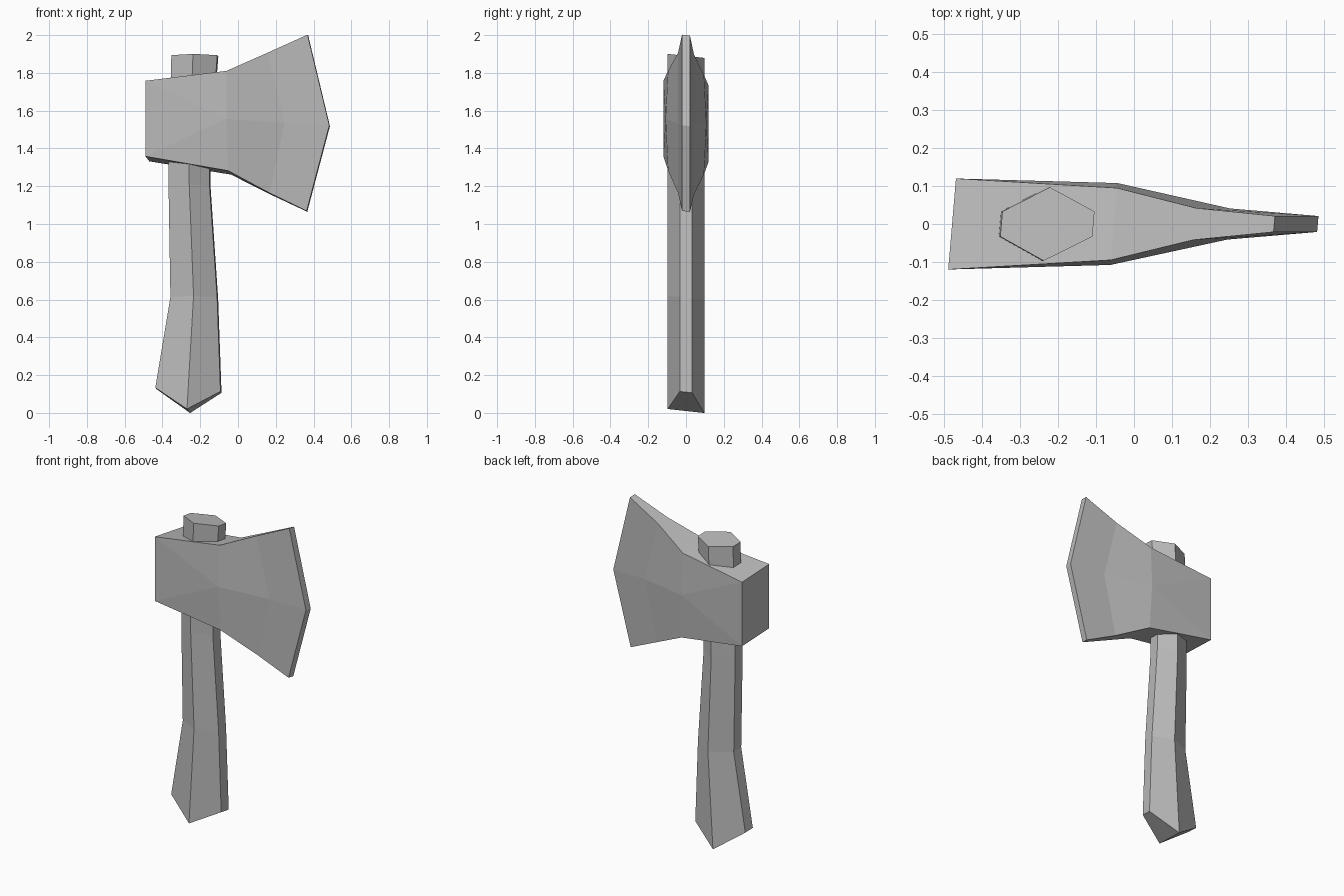
import bpy
import bmesh

cube = bpy.data.objects.get("Cube")
if cube:
    bpy.data.objects.remove(cube, do_unlink=True)

grey = bpy.data.materials.new("plain_grey")
grey.use_nodes = True
colour = (0.5, 0.5, 0.5, 1)
grey.diffuse_color = colour
grey.node_tree.nodes["Principled BSDF"].inputs["Base Color"].default_value = colour


def tilt(x, y, z):
    """The whole axe leans slightly across its thickness."""
    return (x + 0.085 * y, y, z - 0.11 * y)


def finish(bm, name):
    bmesh.ops.recalc_face_normals(bm, faces=bm.faces)
    mesh = bpy.data.meshes.new(name)
    bm.to_mesh(mesh)
    bm.free()
    mesh.materials.append(grey)
    obj = bpy.data.objects.new(name, mesh)
    bpy.context.collection.objects.link(obj)


# Axe head: side outlines (x, half thickness, z) as top, middle, bottom
poll = [(-0.48, 0.12, 1.745), (-0.48, 0.12, 1.345)]
cheek = [(-0.053, 0.095, 1.80), (-0.053, 0.108, 1.545), (-0.045, 0.095, 1.272)]
taper = [(0.16, 0.042, 1.902), (0.25, 0.041, 1.53), (0.17, 0.042, 1.16)]
edge = [(0.37, 0.021, 2.0), (0.485, 0.021, 1.52), (0.365, 0.021, 1.067)]

bm = bmesh.new()
sides = []
for s in (-1, 1):
    p, c, t, e = [[bm.verts.new(tilt(x, s * y, z)) for x, y, z in row]
                  for row in (poll, cheek, taper, edge)]
    # poll fans into the raised point of the cheek
    bm.faces.new((p[0], c[0], c[1]))
    bm.faces.new((p[0], c[1], p[1]))
    bm.faces.new((p[1], c[1], c[2]))
    for a, b in ((c, t), (t, e)):
        for i in range(2):
            bm.faces.new((a[i], b[i], b[i + 1], a[i + 1]))
    # closed outline of this side
    sides.append([p[0], c[0], t[0], *e, t[2], c[2], p[1]])
near, far = sides
for i in range(len(near)):
    j = (i + 1) % len(near)
    bm.faces.new((near[i], near[j], far[j], far[i]))
finish(bm, "axe_head")

# Handle: six-sided rings, given as (x, z) for the left, middle and right edges
rings = [
    ((-0.435, 0.13), (-0.262, 0.01), (-0.09, 0.11)),
    ((-0.355, 0.61), (-0.227, 0.61), (-0.108, 0.61)),
    ((-0.365, 1.2), (-0.25, 1.2), (-0.148, 1.2)),
    ((-0.365, 1.35), (-0.25, 1.35), (-0.148, 1.35)),
    ((-0.350, 1.89), (-0.23, 1.89), (-0.107, 1.89)),
]
bm = bmesh.new()
loops = []
for left, mid, right in rings:
    around = ((left, -0.033), (mid, -0.097), (right, -0.033),
              (right, 0.033), (mid, 0.097), (left, 0.033))
    loops.append([bm.verts.new(tilt(x, y, z)) for (x, z), y in around])
for low, high in zip(loops, loops[1:]):
    for i in range(6):
        j = (i + 1) % 6
        bm.faces.new((low[i], low[j], high[j], high[i]))
bm.faces.new(loops[-1])
# wedge-shaped butt
b = loops[0]
bm.faces.new((b[0], b[1], b[4], b[5]))
bm.faces.new((b[1], b[2], b[3], b[4]))
finish(bm, "handle")
